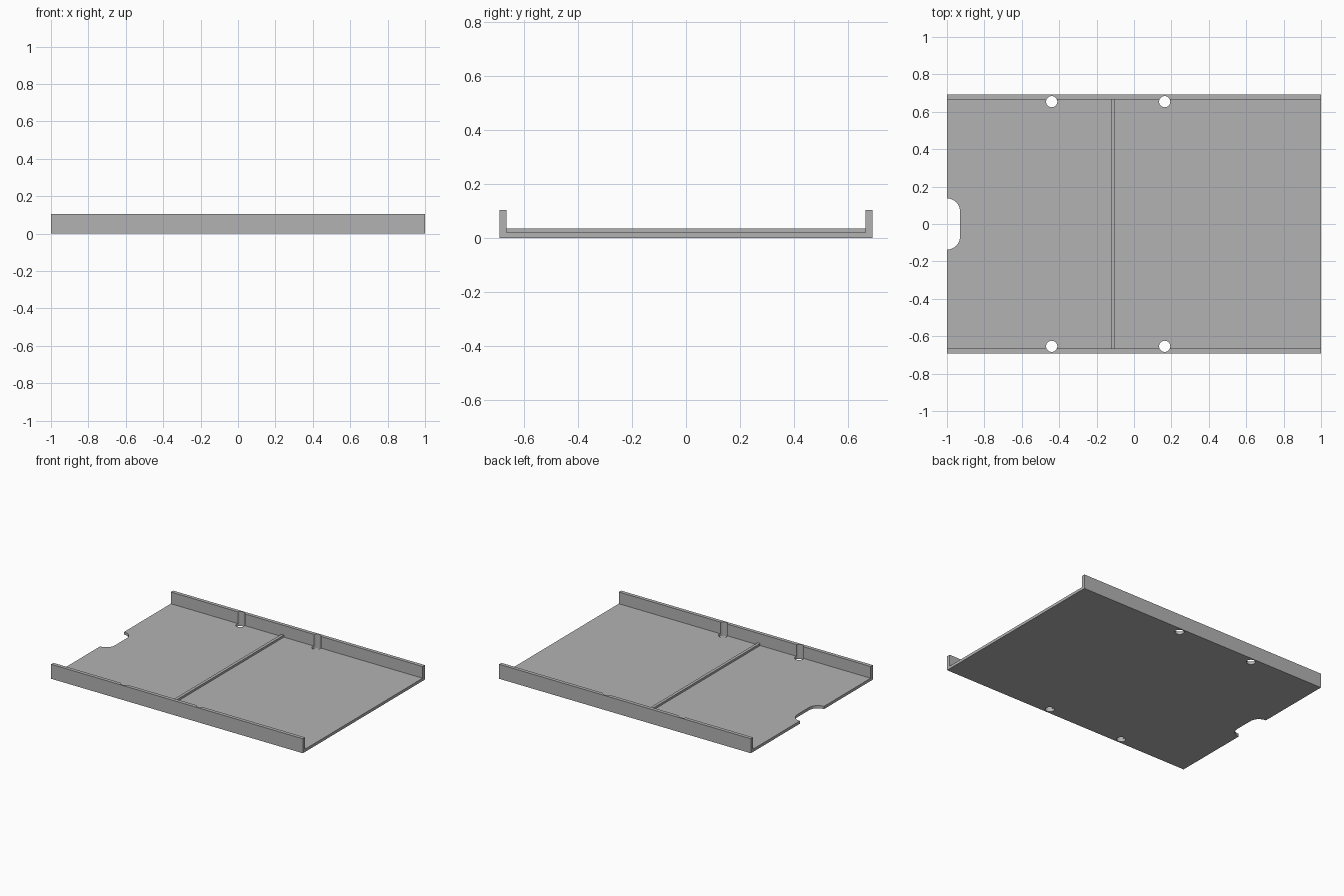
import bpy
import bmesh
import math

cube = bpy.data.objects.get("Cube")
if cube:
    bpy.data.objects.remove(cube, do_unlink=True)

# Main dimensions
HALF_X, HALF_Y, HEIGHT = 1.0, 0.692, 0.104
FLOOR, INNER_Y = 0.02, 0.666
HOLE_Y, HOLE_R = 0.654, 0.03
NOTCH_Y, NOTCH_R = 0.137, 0.07

grey = bpy.data.materials.new("plain grey")
grey.use_nodes = True
colour = (0.45, 0.45, 0.45, 1)
grey.diffuse_color = colour
grey.node_tree.nodes["Principled BSDF"].inputs["Base Color"].default_value = colour


def prism(name, outline, offset):
    """Extrude a closed outline along the offset into a solid object."""
    bm = bmesh.new()
    face = bm.faces.new([bm.verts.new(p) for p in outline])
    result = bmesh.ops.extrude_face_region(bm, geom=[face])
    moved = [v for v in result["geom"] if isinstance(v, bmesh.types.BMVert)]
    bmesh.ops.translate(bm, verts=moved, vec=offset)
    if not face.is_valid or len(face.link_loops if hasattr(face, "link_loops") else []) == 0:
        bmesh.ops.recalc_face_normals(bm, faces=bm.faces)
    mesh = bpy.data.meshes.new(name)
    bm.to_mesh(mesh)
    bm.free()
    mesh.materials.append(grey)
    obj = bpy.data.objects.new(name, mesh)
    bpy.context.collection.objects.link(obj)
    return obj


def arc(cx, cy, radius, start, end, steps):
    angles = [math.radians(start + (end - start) * i / steps) for i in range(steps + 1)]
    return [(cx + radius * math.cos(a), cy + radius * math.sin(a), -0.1) for a in angles]


def cut(target, cutter):
    mod = target.modifiers.new("cut", "BOOLEAN")
    mod.operation = "DIFFERENCE"
    mod.solver = "EXACT"
    mod.object = cutter
    bpy.context.view_layer.objects.active = target
    bpy.ops.object.modifier_apply(modifier=mod.name)
    bpy.data.objects.remove(cutter, do_unlink=True)


# Tray: channel section with a floor and two side walls
half = [(HALF_Y, 0), (HALF_Y, HEIGHT), (INNER_Y, HEIGHT), (INNER_Y, FLOOR)]
section = half + [(-y, z) for y, z in reversed(half)]
tray = prism("tray", [(-HALF_X, y, z) for y, z in section], (2 * HALF_X, 0, 0))

# Screw holes through the floor, grooving the walls
for x in (-0.44, 0.164):
    for side in (-1, 1):
        ring = arc(x, side * HOLE_Y, HOLE_R, 0, 360, 32)[:-1]
        cut(tray, prism("hole_cutter", ring, (0, 0, 0.4)))

# Rounded finger notch in the right end
centre_y = NOTCH_Y - NOTCH_R
outline = arc(-HALF_X, -centre_y, NOTCH_R, -90, 0, 12)
outline += arc(-HALF_X, centre_y, NOTCH_R, 0, 90, 12)
outline += [(-HALF_X - 0.1, NOTCH_Y, -0.1), (-HALF_X - 0.1, -NOTCH_Y, -0.1)]
cut(tray, prism("notch_cutter", outline, (0, 0, 0.4)))

# Low rib across the floor
rib_outline = [(-0.123, -INNER_Y, FLOOR), (-0.102, -INNER_Y, FLOOR),
               (-0.102, -INNER_Y, 0.035), (-0.123, -INNER_Y, 0.035)]
prism("cross_rib", rib_outline, (0, 2 * INNER_Y, 0))

# Smooth the round cuts, keep the edges sharp
bpy.ops.object.select_all(action="DESELECT")
tray.select_set(True)
bpy.context.view_layer.objects.active = tray
bpy.ops.object.shade_smooth_by_angle(angle=math.radians(30))
